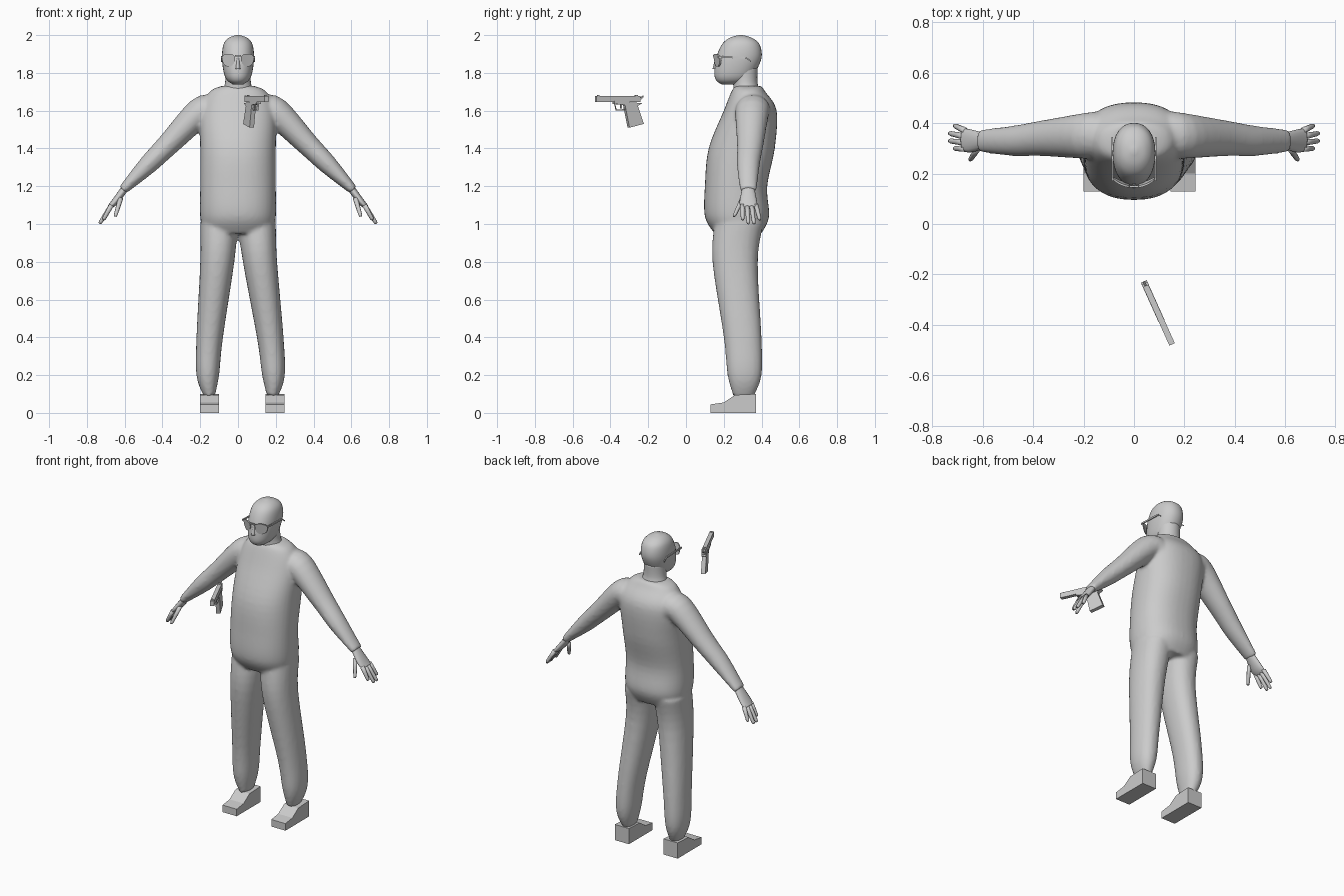
import bpy, bmesh, math
from mathutils import Vector

if "Cube" in bpy.data.objects:
    bpy.data.objects.remove(bpy.data.objects["Cube"])

grey = bpy.data.materials.new("plain grey")
grey.use_nodes = True
colour = (0.6, 0.6, 0.6, 1)
grey.diffuse_color = colour
grey.node_tree.nodes["Principled BSDF"].inputs["Base Color"].default_value = colour


def finish(name, bm, smooth=True):
    bmesh.ops.recalc_face_normals(bm, faces=bm.faces)
    mesh = bpy.data.meshes.new(name)
    bm.to_mesh(mesh)
    bm.free()
    mesh.materials.append(grey)
    for polygon in mesh.polygons:
        polygon.use_smooth = smooth
    obj = bpy.data.objects.new(name, mesh)
    bpy.context.collection.objects.link(obj)
    return obj


def spline(keys, steps):
    """Smoothly interpolate a list of equal-length tuples."""
    padded = [keys[0]] + keys + [keys[-1]]
    result = []
    for before, start, end, after in zip(padded, padded[1:], padded[2:], padded[3:]):
        for i in range(steps):
            t = i / steps
            result.append(tuple(
                q + t / 2 * (r - p + t * (2 * p - 5 * q + 4 * r - s + t * (3 * (q - r) + s - p)))
                for p, q, r, s in zip(before, start, end, after)))
    return result + [keys[-1]]


def signed_power(value, exponent):
    return math.copysign(abs(value) ** exponent, value)


def loft(bm, keys, sides=24, squareness=2, steps=5):
    """Skin rings given as (x, y, z, half thickness, half depth along y)."""
    rings = spline(keys, steps)
    last = len(rings) - 1
    loops = []
    for i, (x, y, z, thickness, depth) in enumerate(rings):
        before, after = rings[max(i - 1, 0)], rings[min(i + 1, last)]
        across = Vector((after[2] - before[2], 0, before[0] - after[0])).normalized()
        loop = []
        for k in range(sides):
            angle = math.tau * k / sides
            c = signed_power(math.cos(angle), 2 / squareness)
            s = signed_power(math.sin(angle), 2 / squareness)
            offset = across * thickness * c + Vector((0, depth * s, 0))
            loop.append(bm.verts.new(Vector((x, y, z)) + offset))
        loops.append(loop)
    for low, high in zip(loops, loops[1:]):
        for k in range(sides):
            n = (k + 1) % sides
            bm.faces.new((low[k], low[n], high[n], high[k]))
    bm.faces.new(loops[0])
    bm.faces.new(loops[-1])


def upright(rows, middle=0):
    """Turn rows of (z, front, back, half width) into rings."""
    return [(middle, (front + back) / 2, z, width, (back - front) / 2)
            for z, front, back, width in rows]


def prism(bm, outline, place, half):
    """Extrude a flat outline sideways; place(u, v, side) gives a point."""
    near = [bm.verts.new(place(u, v, -half)) for u, v in outline]
    far = [bm.verts.new(place(u, v, half)) for u, v in outline]
    bm.faces.new(near)
    bm.faces.new(far)
    for i in range(len(outline)):
        j = i - 1
        bm.faces.new((near[i], near[j], far[j], far[i]))


def strip(start, end, height):
    """Outline of a straight bar with a vertical height."""
    (a, b), (c, d) = start, end
    return [(a, b), (c, d), (c, d + height), (a, b + height)]


# Coverall: torso, sleeves and trouser legs fused into one skin
suit = bmesh.new()
torso = [(.95, .15, .4, .18), (1.04, .1, .44, .2), (1.2, .1, .43, .2), (1.4, .12, .47, .2),
         (1.6, .2, .48, .2), (1.7, .24, .42, .15), (1.73, .26, .4, .09)]
loft(suit, upright(torso), sides=40, squareness=2.3)
leg = [(1, 0, .2, .15, .41), (.8, .02, .2, .14, .38), (.4, .08, .22, .2, .4),
       (.2, .1, .22, .22, .4), (.09, .12, .18, .25, .36)]
arm = [(.13, .36, 1.59, .09, .09), (.2, .35, 1.59, .08, .09), (.37, .34, 1.42, .06, .07),
       (.48, .33, 1.31, .05, .06), (.61, .33, 1.18, .025, .045)]
for side in (-1, 1):
    stance = 0.035 if side > 0 else 0
    rings = []
    for z, inner, outer, front, back in leg:
        middle = side * (inner + outer) / 2 + stance * (1 - z)
        rings += upright([(z, front, back, (outer - inner) / 2)], middle)
    loft(suit, rings, squareness=2.2)
    loft(suit, [(side * x, *rest) for x, *rest in arm])
coverall = finish("coverall", suit)
fuse = coverall.modifiers.new("fuse", 'REMESH')
fuse.mode = 'VOXEL'
fuse.voxel_size = 0.01
fuse.use_smooth_shade = True
relax = coverall.modifiers.new("relax", 'SMOOTH')
relax.iterations = 6

# Hands: a flat palm, four fanned fingers and a thumb
palm = [(.59, .33, 1.2, .02, .03), (.65, .33, 1.12, .018, .046), (.68, .335, 1.09, .012, .044)]
digits = [((.62, .3, 1.14), (.65, .255, 1.04))]
for i in range(4):
    fan = i - 1.5
    curl = 0.01 * fan * fan
    digits.append(((.67, .335 + .024 * fan, 1.1), (.735 - curl, .345 + .03 * fan, 1 + curl)))
for side, label in ((-1, "right"), (1, "left")):
    hand = bmesh.new()
    loft(hand, [(side * x, *rest) for x, *rest in palm], sides=16)
    for base, tip in digits:
        keys = []
        for along, radius in ((0, .013), (.9, .01), (1, .004)):
            x, y, z = Vector(base).lerp(Vector(tip), along)
            keys.append((side * x, y, z, radius, radius))
        loft(hand, keys, sides=10, steps=2)
    finish(label + "_hand", hand)

# Block shoes
shoe_outline = [(.13, 0), (.13, .045), (.2, .055), (.26, .095), (.37, .1), (.37, 0)]
for name, middle in (("right_shoe", -.15), ("left_shoe", .195)):
    shoe = bmesh.new()
    prism(shoe, shoe_outline, lambda u, v, s: (middle + s, u, v), 0.05)
    finish(name, shoe, smooth=False)

# Neck, bald head and nose
neck = bmesh.new()
loft(neck, upright([(1.68, .25, .41, .1), (1.74, .25, .38, .07), (1.83, .24, .38, .066)]))
finish("neck", neck)
head = bmesh.new()
skull = [(1.738, .19, .27, .025), (1.76, .16, .33, .057), (1.8, .15, .365, .075),
         (1.88, .16, .4, .085), (1.95, .19, .39, .077), (1.985, .23, .35, .05),
         (2, .28, .3, .01)]
loft(head, upright(skull), sides=32, squareness=2.2)
finish("head", head)
nose = bmesh.new()
loft(nose, upright([(1.82, .14, .18, .014), (1.88, .155, .19, .008)]), sides=12)
finish("nose", nose)

# Glasses: two teardrop lenses, side arms and a bridge
glasses = bmesh.new()
lens = []
for k in range(14):
    angle = math.tau * k / 14
    rise = signed_power(math.sin(angle), 0.8)
    lens.append((.05 + .034 * math.cos(angle) * (1 + rise / 5), 1.867 + .035 * rise))
for side in (-1, 1):
    prism(glasses, lens,
          lambda u, v, s: (side * u, .146 + 4.5 * u * u + (1.9 - v) * .15 + s, v), 0.004)
    for bar in (strip((.17, 1.88), (.32, 1.875), .01), strip((.32, 1.875), (.345, 1.857), .008)):
        prism(glasses, bar, lambda u, v, s: (side * .087 + s, u, v), 0.003)
prism(glasses, strip((-.017, 1.887), (.017, 1.887), .008), lambda u, v, s: (u, .148 + s, v), 0.004)
finish("glasses", glasses, smooth=False)


# Floating pistol, turned towards the left hand
def aim(u, v, s):
    return (.036 - (u + .222) * .45 + s * .9, u + s * .4, v)


grip = [(-.385, 1.65), (-.385, 1.636), (-.328, 1.63), (-.304, 1.51), (-.228, 1.53),
        (-.26, 1.625), (-.236, 1.64)]
guard = [(-.378, 1.636), (-.37, 1.6), (-.335, 1.6), (-.32, 1.61)]
pistol_parts = {
    "slide": (0.012, [strip((-.478, 1.646), (-.245, 1.646), .032)]),
    "grip": (0.013, [grip]),
    "trigger": (0.004, [strip((-.348, 1.612), (-.34, 1.612), .025)]),
    "hammer": (0.005, [strip((-.25, 1.65), (-.228, 1.67), .01)]),
    "sights": (0.005, [strip((-.47, 1.677), (-.46, 1.677), .006),
                       strip((-.27, 1.677), (-.255, 1.677), .006)]),
    "trigger_guard": (0.006, [strip(a, b, .006) for a, b in zip(guard, guard[1:])]),
}
for name, (half, outlines) in pistol_parts.items():
    part = bmesh.new()
    for outline in outlines:
        prism(part, outline, aim, half)
    finish("pistol_" + name, part, smooth=False)
